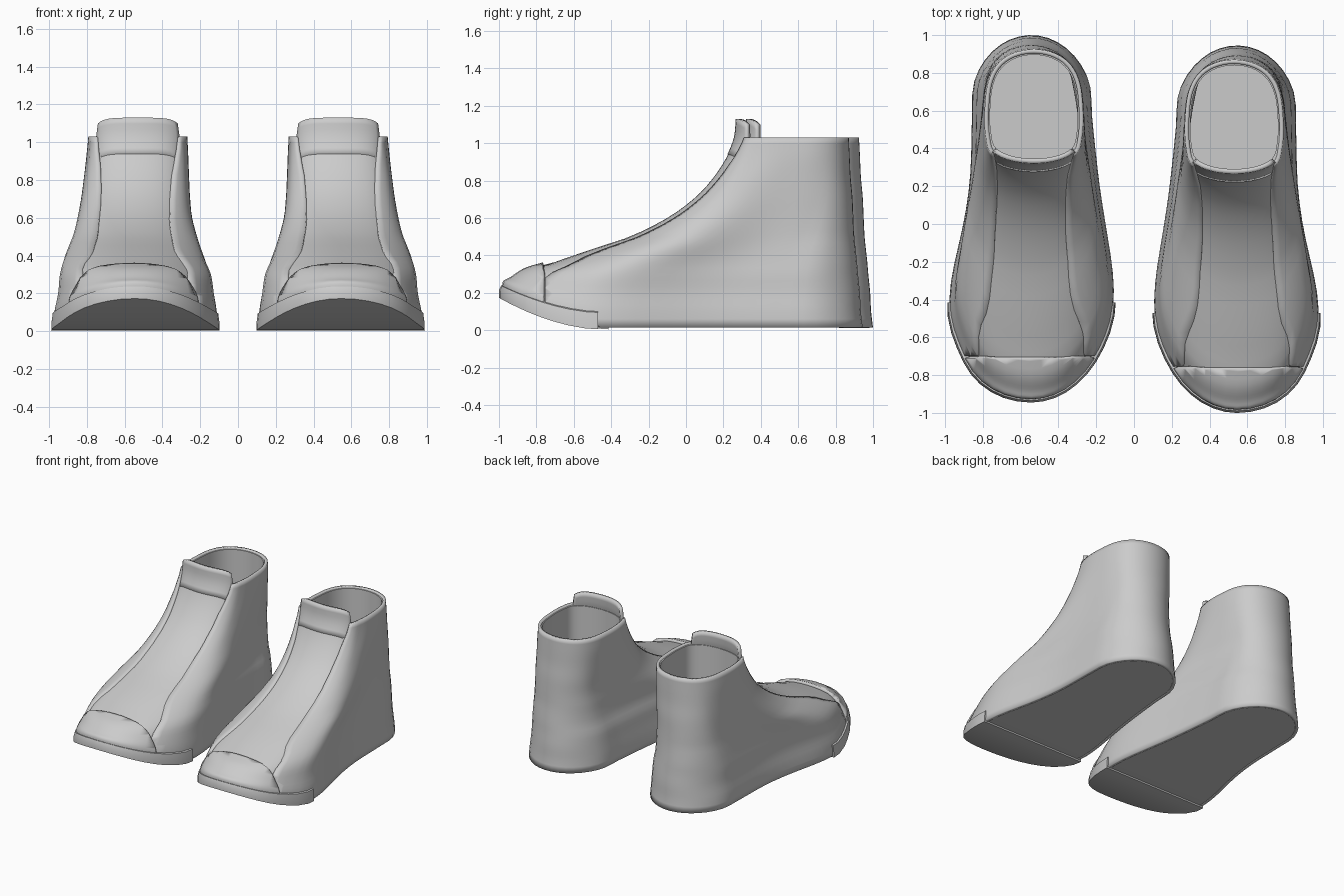
import bpy, bmesh
from math import sin, cos, pi
from mathutils import Matrix, Vector

if "Cube" in bpy.data.objects:
    bpy.data.objects.remove(bpy.data.objects["Cube"])

grey = bpy.data.materials.new("light grey")
grey.use_nodes = True
grey.diffuse_color = (0.6, 0.6, 0.6, 1)
grey.node_tree.nodes["Principled BSDF"].inputs["Base Color"].default_value = (0.6, 0.6, 0.6, 1)

# Height sections: z, front y, back y, inner x, outer x, collar blend, toe lift
SECTIONS = [
    (.015, -.96, .945, .115, .975, 0, 1), (.10, -.96, .935, .12, .97, 0, .9),
    (.20, -.92, .93, .135, .95, 0, .5), (.30, -.83, .92, .15, .94, 0, .25),
    (.36, -.71, .915, .175, .925, 0, 0), (.45, -.45, .905, .205, .895, .15, 0),
    (.50, -.30, .90, .22, .875, .3, 0), (.60, -.10, .895, .245, .85, .5, 0),
    (.71, .05, .89, .255, .83, .7, 0), (.82, .15, .88, .26, .815, .85, 0),
    (.93, .22, .875, .265, .80, 1, 0), (1.03, .26, .87, .27, .79, 1, 0),
    (1.13, .27, .865, .275, .785, 1, 0)]
# Fullness of the outline against an ellipse: place, inner side, outer side
SOLE = [(-1, 1.3, 1.5), (-.75, 1.24, 1.28), (-.53, 1.18, 1.18), (-.07, .93, .85),
        (.24, .85, .77), (.55, .9, .87), (.76, 1.08, 1.06), (1, 1.2, 1.2)]
COLLAR = [(-1, 1.6, 1.6), (-.8, 1.4, 1.4), (-.5, 1.13, 1.13), (0, 1, 1),
          (.5, 1.05, 1.05), (1, 1.2, 1.2)]
# Half width of the front panel by height
PANEL = [(0, .28), (.33, .28), (.42, .22), (.55, .19), (.8, .19), (1.03, .22), (1.13, .21)]
N = 56


def spline(table, k):
    """Smooth interpolation of the table's columns at key k."""
    k = min(max(k, table[0][0]), table[-1][0])
    i = 0
    while i < len(table) - 2 and k > table[i + 1][0]:
        i += 1
    a, b = table[i], table[i + 1]
    p, n = table[max(i - 1, 0)], table[min(i + 2, len(table) - 1)]
    h = b[0] - a[0]
    f = (k - a[0]) / h
    out = []
    for c in range(1, len(a)):
        ma = (b[c] - p[c]) / (b[0] - p[0]) * h
        mb = (n[c] - a[c]) / (n[0] - a[0]) * h
        out.append((2*f**3 - 3*f*f + 1) * a[c] + (f**3 - 2*f*f + f) * ma
                   + (3*f*f - 2*f**3) * b[c] + (f**3 - f*f) * mb)
    return out


def point(z, t, side=0, front=0):
    """Shoe surface at height z and angle t, counted from the toe."""
    yf, yb, xi, xo, blend, lift = spline(SECTIONS, z)
    yf, yb, xi, xo = yf - front, yb + side, xi - side, xo + side
    u, s = -cos(t), sin(t)
    col = 1 if s > 0 else 0
    g = spline(SOLE, u)[col] * (1 - blend) + spline(COLLAR, u)[col] * blend
    y = (yf + yb) / 2 + u * (yb - yf) / 2
    spring = .17 * max(0, (-.45 - y) / .55) ** 1.8
    return Vector(((xi + xo) / 2 + s * g * (xo - xi) / 2, y, z + max(lift, 0) * spring))


def ring(z, side=0, front=0):
    return [point(z, 2 * pi * j / N, side, front) for j in range(N)]


def panel_angle(z, sign):
    """Angle at which the front panel's edge lies."""
    half = spline(PANEL, z)[0]
    xi, xo = spline(SECTIONS, z)[2:4]
    for k in range(1, 200):
        t = k * pi / 400
        if abs(point(z, sign * t).x - (xi + xo) / 2) >= half:
            return t
    return pi / 2


def levels(a, b, n):
    return [a + (b - a) * i / n for i in range(n + 1)]


def loft(rows, closed=True, bottom=False, top=False):
    bm = bmesh.new()
    grid = [[bm.verts.new(p) for p in row] for row in rows]
    n = len(rows[0])
    for a, b in zip(grid, grid[1:]):
        for j in range(n if closed else n - 1):
            k = (j + 1) % n
            bm.faces.new((a[j], a[k], b[k], b[j]))
    for use, row, down in ((bottom, grid[0], True), (top, grid[-1], False)):
        if use:
            for j in range(n // 2):
                quad = [row[j], row[-j % n], row[n - j - 1], row[j + 1]]
                quad = list(dict.fromkeys(quad))
                bm.faces.new(quad if down else quad[::-1])
    return bm


def cut(bm, y, keep_front, fill=False):
    res = bmesh.ops.bisect_plane(
        bm, geom=bm.verts[:] + bm.edges[:] + bm.faces[:], plane_co=(0, y, 0),
        plane_no=(0, 1, 0), clear_outer=keep_front, clear_inner=not keep_front)
    if fill:
        edges = [e for e in res["geom_cut"] if isinstance(e, bmesh.types.BMEdge)]
        bmesh.ops.edgenet_fill(bm, edges=edges)
        bmesh.ops.recalc_face_normals(bm, faces=bm.faces[:])


def add_pair(name, bm, thick=0):
    """Left part, and its mirrored right part set slightly back."""
    for label in ("left", "right"):
        mesh = bpy.data.meshes.new(label + "_" + name)
        bm.to_mesh(mesh)
        if label == "right":
            mesh.transform(Matrix.Translation((0, .055, 0)) @ Matrix.Diagonal((-1, 1, 1, 1)))
            mesh.flip_normals()
        mesh.materials.append(grey)
        ob = bpy.data.objects.new(label + "_" + name, mesh)
        bpy.context.collection.objects.link(ob)
        bpy.ops.object.select_all(action="DESELECT")
        ob.select_set(True)
        bpy.context.view_layer.objects.active = ob
        bpy.ops.object.shade_smooth_by_angle(angle=.65)
        if thick:
            mod = ob.modifiers.new("thickness", "SOLIDIFY")
            mod.thickness, mod.offset = thick, -1
    bm.free()


# Inner boot with the foot opening, its well and the sole
well = []
for z in (1.02, .7, .4, .06):
    well.append([Vector((p.x, p.y, z)) for p in ring(1.02, -.03, -.025)])
heights = [.015, .06] + levels(.1, 1.02, 26)
add_pair("boot", loft([ring(z, -.015) for z in heights] + well, bottom=True, top=True))

# Side quarters wrapping the heel, open along the front panel
rows = []
for z in [.015, .06] + levels(.1, 1.03, 28):
    a, b = panel_angle(z, 1), 2 * pi - panel_angle(z, -1)
    rows.append([point(z, t, 0, .014) for t in levels(a, b, 52)])
quarters = loft(rows, closed=False)
cut(quarters, -.755, False)
add_pair("side_quarters", quarters, .022)

# Toe cap with a raised lip over the panel
cap = loft([ring(z, 0, .02) for z in levels(.03, .4, 18)])
bmesh.ops.translate(cap, verts=cap.verts[:], vec=(0, 0, .014))
cut(cap, -.765, True)
add_pair("toe_cap", cap, .03)

# Bumper around the toe
bumper = loft([ring(.015, .012, .04), ring(.06, .012, .038), ring(.105, .01, .03),
               ring(.118, -.01, .01)], bottom=True, top=True)
bmesh.ops.translate(bumper, verts=bumper.verts[:], vec=(0, 0, -.012))
cut(bumper, -.47, True, fill=True)
add_pair("toe_bumper", bumper)

# Tongue standing above the collar
rows = []
for z in levels(.94, 1.13, 6):
    a, b = -panel_angle(z, -1), panel_angle(z, 1)
    row = [point(z, t, 0, .004) for t in levels(a, b, 16)]
    for j, p in enumerate(row):
        p.z -= .03 * abs(j / 8 - 1) ** 4
    rows.append(row)
add_pair("tongue", loft(rows, closed=False), .025)
